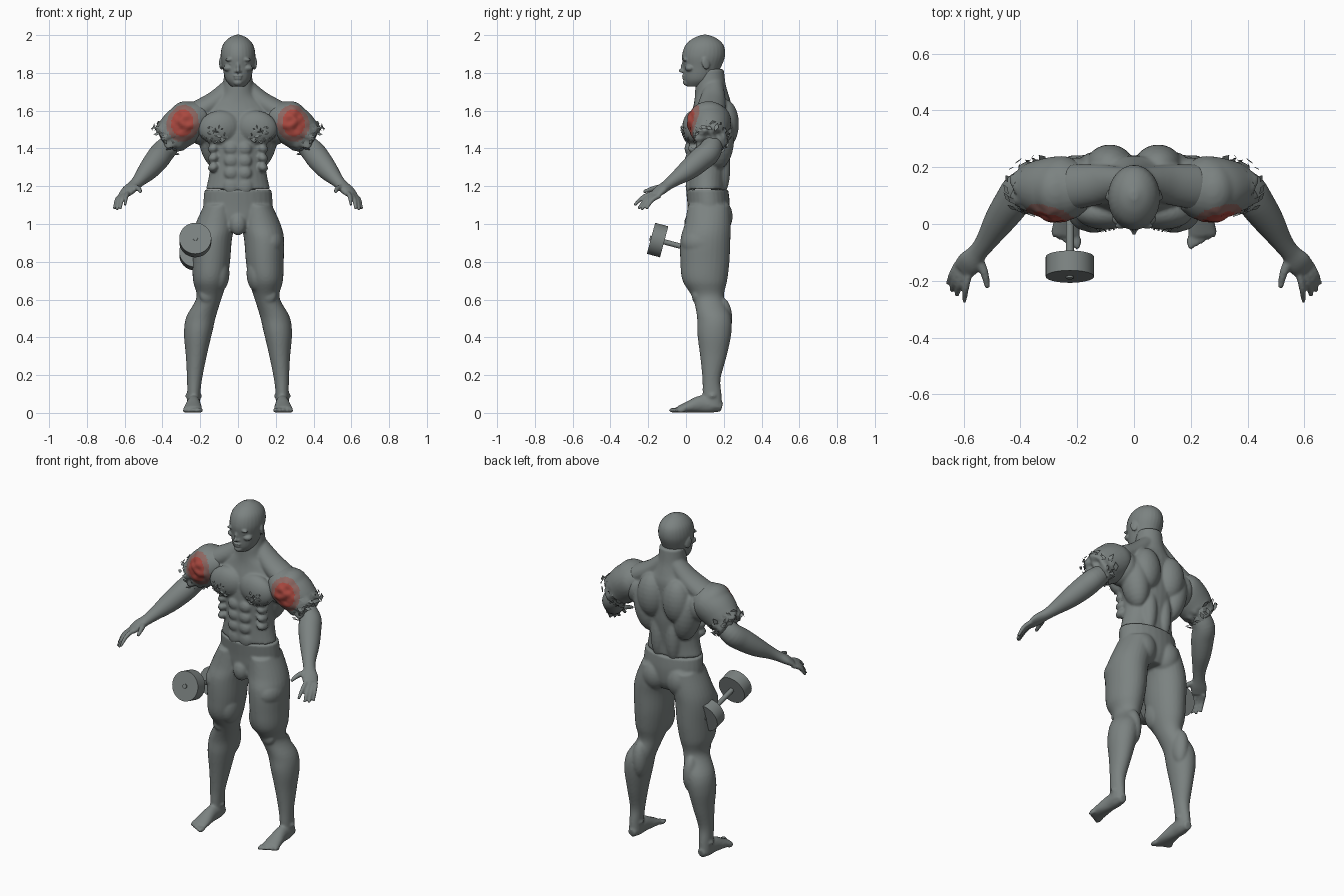
import bpy, bmesh, math, random
from mathutils import Vector, Matrix, Euler, noise

random.seed(4)
cube = bpy.data.objects.get("Cube")
if cube:
    bpy.data.objects.remove(cube)


def material(name, rgb):
    mat = bpy.data.materials.new(name)
    mat.use_nodes = True
    mat.diffuse_color = (*rgb, 1)
    mat.node_tree.nodes["Principled BSDF"].inputs["Base Color"].default_value = (*rgb, 1)
    return mat


GREY = material("stone grey", (.2, .225, .22))
RED = material("sore red", (.4, .065, .05))
BLUSH = material("dull blush", (.27, .135, .12))


def catmull(points, steps):
    """Smoothly resample a list of section tuples."""
    pts = [Vector(p) for p in points]
    result = []
    for i in range(len(pts) - 1):
        a, b, c, d = pts[max(i - 1, 0)], pts[i], pts[i + 1], pts[min(i + 2, len(pts) - 1)]
        for s in range(steps):
            t = s / steps
            result.append(b + (c - a) * (t / 2) + (a * 2 - b * 5 + c * 4 - d) * (t * t / 2)
                          + (b * 3 - a - c * 3 + d) * (t ** 3 / 2))
    return result + [pts[-1]]


def loft(bm, points, along=False, sides=28, steps=5):
    """Sections are x, y, z, half width, half depth; along turns rings to the path."""
    secs = catmull(points, steps)
    rings = []
    for i, s in enumerate(secs):
        centre = Vector(s[:3])
        u, v = Vector((1, 0, 0)), Vector((0, 1, 0))
        if along:
            tangent = Vector(secs[min(i + 1, len(secs) - 1)][:3]) - Vector(secs[max(i - 1, 0)][:3])
            u = tangent.cross(Vector((0, 0, 1))).normalized()
            v = u.cross(tangent).normalized()
        ring = []
        for k in range(sides):
            a = math.tau * k / sides
            ring.append(bm.verts.new(centre + u * (s[3] * math.cos(a)) + v * (s[4] * math.sin(a))))
        rings.append(ring)
    faces = [bm.faces.new(rings[0][::-1]), bm.faces.new(rings[-1])]
    for low, high in zip(rings, rings[1:]):
        for k in range(sides):
            n = (k + 1) % sides
            faces.append(bm.faces.new((low[k], low[n], high[n], high[k])))
    bmesh.ops.recalc_face_normals(bm, faces=faces)


def blob(bm, centre, radii, turn=(0, 0, 0)):
    mat = (Matrix.Translation(centre) @ Euler([math.radians(t) for t in turn]).to_matrix().to_4x4()
           @ Matrix.Diagonal((*radii, 1)))
    bmesh.ops.create_uvsphere(bm, u_segments=24, v_segments=14, radius=1, matrix=mat)


def make(name, bm, voxel=0, mirror=True, relax=3):
    """Mirror, fuse and relax the shapes into one skin."""
    mesh = bpy.data.meshes.new(name)
    bm.to_mesh(mesh)
    bm.free()
    obj = bpy.data.objects.new(name, mesh)
    bpy.context.collection.objects.link(obj)
    mesh.materials.append(GREY)
    if mirror:
        obj.modifiers.new("mirror", "MIRROR").use_mirror_merge = False
    if voxel:
        remesh = obj.modifiers.new("fuse", "REMESH")
        remesh.mode = "VOXEL"
        remesh.voxel_size = voxel
        smooth = obj.modifiers.new("relax", "SMOOTH")
        smooth.factor = .5
        smooth.iterations = relax
    baked = bpy.data.meshes.new_from_object(obj.evaluated_get(bpy.context.evaluated_depsgraph_get()))
    obj.modifiers.clear()
    obj.data = baked
    baked.name = name
    if not baked.materials:
        baked.materials.append(GREY)
    baked.polygons.foreach_set("use_smooth", [bool(voxel)] * len(baked.polygons))
    return obj


# Torso and neck
bm = bmesh.new()
loft(bm, [(0, .108, 1.185, .17, .104), (0, .11, 1.25, .155, .105), (0, .115, 1.32, .148, .11),
          (0, .12, 1.4, .165, .115), (0, .122, 1.48, .19, .115), (0, .13, 1.56, .2, .11),
          (0, .14, 1.63, .16, .1), (0, .137, 1.68, .1, .09), (0, .13, 1.74, .08, .08),
          (0, .13, 1.82, .072, .07)])
loft(bm, [(.03, .15, 1.73, .05, .05), (.12, .14, 1.65, .07, .055), (.22, .13, 1.59, .08, .06)], True)
blob(bm, (.1, .04, 1.51), (.11, .06, .09), (0, 12, 0))          # pectoral
blob(bm, (.135, .17, 1.45), (.075, .085, .16), (0, 10, 0))      # side back muscle
blob(bm, (.085, .205, 1.53), (.085, .075, .13))                 # shoulder blade
blob(bm, (.05, .18, 1.3), (.048, .055, .16))                    # lower back
blob(bm, (.2, .14, 1.52), (.08, .095, .1))                      # shoulder root
for z in (1.4, 1.335, 1.27):
    blob(bm, (.036, .018, z), (.038, .026, .036))               # stomach muscle
blob(bm, (.035, .018, 1.2), (.04, .02, .045))
for k in range(3):
    blob(bm, (.13, .05, 1.4 - k * .05), (.03, .04, .025), (0, 30, 0))
make("torso", bm, .0075)

# Head and face
bm = bmesh.new()
loft(bm, [(0, .055, 1.728, .035, .05), (0, .07, 1.765, .066, .08), (0, .085, 1.83, .082, .1),
          (0, .093, 1.89, .092, .114), (0, .098, 1.945, .082, .102), (0, .1, 1.982, .052, .064),
          (0, .1, 2.002, .012, .015)])
blob(bm, (0, .008, 1.75), (.026, .024, .02))                    # chin
blob(bm, (0, -.018, 1.812), (.011, .022, .012))                 # nose tip
blob(bm, (.011, -.01, 1.808), (.009, .013, .009))               # nostril
blob(bm, (0, -.014, 1.835), (.009, .013, .03), (-12, 0, 0))     # nose bridge
blob(bm, (.034, .0, 1.872), (.034, .015, .011), (0, 8, -14))    # brow
blob(bm, (.036, .004, 1.849), (.015, .012, .008))               # eye
blob(bm, (.05, .02, 1.825), (.028, .026, .018))                 # cheek bone
blob(bm, (0, -.01, 1.785), (.026, .012, .006))                  # upper lip
blob(bm, (0, -.008, 1.771), (.022, .012, .006))                 # lower lip
blob(bm, (.09, .105, 1.85), (.008, .022, .034), (12, 0, 20))    # ear
make("head", bm, .005, relax=2)

# Hips, legs and feet
bm = bmesh.new()
loft(bm, [(0, .112, 1.182, .178, .112), (0, .12, 1.1, .184, .112), (0, .12, 1.02, .18, .105),
          (0, .12, .97, .1, .08)])
loft(bm, [(.1, .12, 1.1, .08, .11), (.12, .115, 1, .105, .122), (.138, .103, .92, .106, .132),
          (.142, .1, .8, .1, .13), (.148, .1, .7, .09, .118), (.153, .118, .61, .067, .083),
          (.195, .148, .51, .078, .09), (.212, .15, .42, .074, .09), (.221, .145, .3, .055, .07),
          (.23, .135, .18, .04, .048), (.234, .138, .1, .035, .05), (.235, .142, .03, .035, .05)])
blob(bm, (.083, .165, 1.04), (.082, .082, .1))                  # buttock
blob(bm, (.17, .085, .9), (.075, .11, .085))                    # thigh bulge
blob(bm, (.1, .07, .74), (.055, .075, .1))                      # inner thigh
blob(bm, (.165, .055, .625), (.04, .025, .045))                 # knee cap
blob(bm, (.17, .19, .5), (.045, .055, .11))                     # calf
blob(bm, (0, .03, 1), (.045, .04, .06))
blob(bm, (.235, .14, .09), (.045, .03, .022))                   # ankle
loft(bm, [(.233, .19, .03, .022, .024), (.234, .14, .042, .035, .042), (.235, .08, .046, .036, .046),
          (.238, .01, .03, .046, .03), (.24, -.04, .018, .05, .018)], True)
for k in range(5):                                              # toes
    blob(bm, (.2 + k * .0205, -.062 + k * .009, .014), (.014 - k * .001, .03 - k * .002, .014))
make("hips_and_legs", bm, .0075)

# Upper arms, roughened towards the torn cuff and the sore patch
bm = bmesh.new()
loft(bm, [(.17, .13, 1.58, .075, .07), (.23, .125, 1.555, .112, .1), (.29, .125, 1.52, .112, .11),
          (.345, .13, 1.475, .095, .1), (.39, .135, 1.44, .078, .085)], True)
blob(bm, (.265, .12, 1.55), (.09, .11, .105), (0, 35, 0))
arms = make("upper_arms", bm, .009, relax=4)
arms.data.materials.append(RED)
arms.data.materials.append(BLUSH)


def sore(co):
    d = Vector(((abs(co.x) - .295) / .08, (co.y - .025) / .08, (co.z - 1.535) / .095))
    return d.length


for vert in arms.data.vertices:
    co = vert.co
    side = Vector((abs(co.x), co.y, co.z))
    cuff = min(max((side.x - side.z + 1.15) / .12, 0), 1)       # grows down the arm
    rough = max(cuff * .018, .012 * max(0, 1.1 - sore(co)))
    out = (side - Vector((.3, .13, 1.51))).normalized()
    out.x *= math.copysign(1, co.x)
    vert.co = co + out * (noise.noise(side * 28) * rough * 1.5)
for face in arms.data.polygons:
    d = sore(face.center)
    face.material_index = 1 if d < .75 else 2 if d < 1.1 else 0

# Forearms and hands
bm = bmesh.new()
loft(bm, [(.33, .145, 1.45, .05, .05), (.395, .125, 1.385, .062, .062), (.43, .075, 1.34, .063, .063),
          (.475, .01, 1.285, .054, .054), (.52, -.06, 1.235, .038, .036), (.55, -.1, 1.205, .034, .028),
          (.578, -.135, 1.18, .044, .025), (.602, -.162, 1.155, .04, .016)], True)
fingers = [((.578, -.16, 1.167), (.598, -.273, 1.1)), ((.597, -.16, 1.158), (.624, -.252, 1.08)),
           ((.612, -.152, 1.152), (.642, -.235, 1.075)), ((.62, -.138, 1.15), (.655, -.21, 1.08))]
for root, tip in fingers:
    mid = Vector(root).lerp(Vector(tip), .5) + Vector((.004, -.005, .012))
    loft(bm, [(*root, .013, .013), (*mid, .012, .012), (*tip, .008, .008)], True, 12)
loft(bm, [(.555, -.115, 1.195, .02, .018), (.528, -.17, 1.188, .015, .014),
          (.516, -.225, 1.17, .009, .009)], True, 12)           # thumb
make("forearms_and_hands", bm, .006, relax=2)


# Torn flakes: small bent triangles scattered over cuff and chest
def flake(bm, centre, normal, size):
    u = normal.orthogonal().normalized()
    u.rotate(Matrix.Rotation(random.uniform(0, math.tau), 3, normal))
    w = normal.cross(u)
    lift = normal * (size * random.uniform(.1, .6))
    corners = [centre + u * size + lift, centre + w * size * .5, centre - u * size, centre - w * size * .5 + lift]
    a, b, c, d = [bm.verts.new(p) for p in corners]
    bm.faces.new((a, b, c))
    bm.faces.new((a, c, d))


bm = bmesh.new()
axis = Vector((.6, .05, -.5)).normalized()
across = axis.cross(Vector((0, 1, 0))).normalized()
depth = axis.cross(across)
for k in range(46):
    a = math.tau * k / 46
    out = across * math.cos(a) + depth * math.sin(a)
    centre = Vector((.375, .133, 1.452)) + out * random.uniform(.085, .1) + axis * random.uniform(-.04, .025)
    flake(bm, centre, (out + axis * .5).normalized(), random.uniform(.012, .026))
make("torn_cuffs", bm)

bm = bmesh.new()
for k in range(45):
    a, r = random.uniform(0, math.tau), math.sqrt(random.random())
    x, z = .12 + .065 * r * math.cos(a), 1.475 + .045 * r * math.sin(a)
    y = -.022 + .05 * ((x - .1) / .1) ** 2 + .03 * ((z - 1.51) / .08) ** 2
    tilt = Vector((random.uniform(-.7, .7), -1, random.uniform(-.7, .7))).normalized()
    flake(bm, Vector((x, y, z)), tilt, random.uniform(.007, .015))
make("chest_tatters", bm)

# Dumbbell
bm = bmesh.new()
slope = Euler((math.radians(75), 0, 0)).to_matrix().to_4x4()
frame = Matrix.Translation((-.226, -.02, .88)) @ slope
for offset, radius, length in ((.135, .085, .072), (-.135, .085, .072), (0, .014, .3), (.172, .013, .012), (-.172, .013, .012)):
    bmesh.ops.create_cone(bm, cap_ends=True, segments=40, radius1=radius, radius2=radius, depth=length,
                          matrix=frame @ Matrix.Translation((0, 0, offset)))
bell = make("dumbbell", bm, mirror=False)
bpy.ops.object.select_all(action="DESELECT")
bell.select_set(True)
bpy.context.view_layer.objects.active = bell
bpy.ops.object.shade_smooth_by_angle(angle=math.radians(35))
